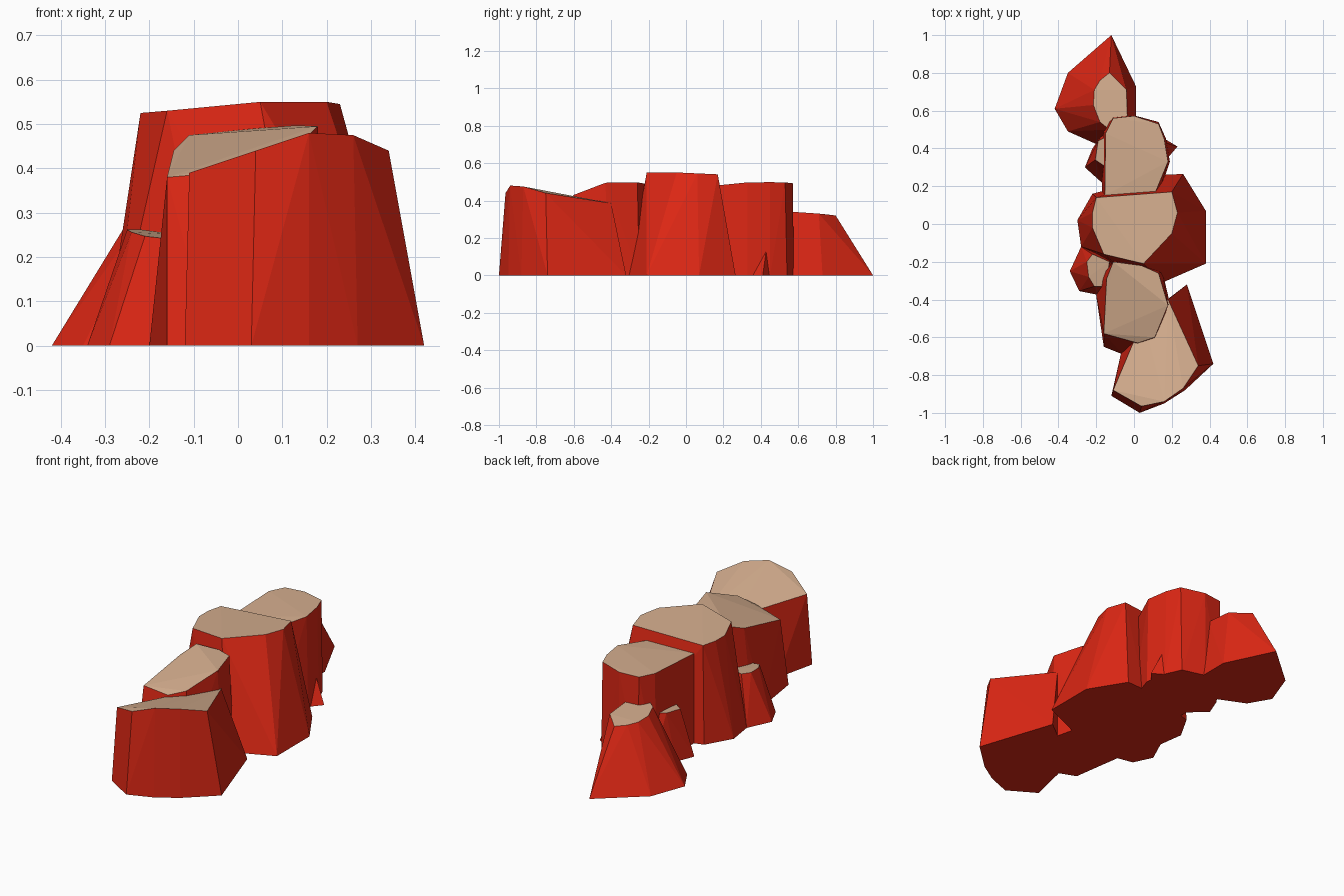
import bpy, bmesh


def material(name, rgb):
    m = bpy.data.materials.new(name)
    m.diffuse_color = (*rgb, 1)
    return m


RED = material("red_rock", (0.72, 0.02, 0.007))
SAND = material("sandy_top", (0.66, 0.42, 0.27))


def rock(name, base, top):
    """Faceted rock: hull between a ground outline and a sloping top outline."""
    bm = bmesh.new()
    for x, y in base:
        bm.verts.new((x, y, 0))
    for p in top:
        bm.verts.new(p)
    res = bmesh.ops.convex_hull(bm, input=bm.verts[:])
    junk = [g for g in res["geom_interior"] + res["geom_unused"]
            if isinstance(g, bmesh.types.BMVert)]
    bmesh.ops.delete(bm, geom=list(set(junk)), context='VERTS')
    bmesh.ops.recalc_face_normals(bm, faces=bm.faces[:])
    for f in bm.faces:
        f.material_index = 1 if f.normal.z > 0.72 else 0
    bmesh.ops.dissolve_limit(bm, angle_limit=0.03, verts=bm.verts[:],
                             edges=bm.edges[:], delimit={'MATERIAL'})
    me = bpy.data.meshes.new(name)
    bm.to_mesh(me)
    bm.free()
    me.materials.append(RED)
    me.materials.append(SAND)
    bpy.context.collection.objects.link(bpy.data.objects.new(name, me))


# Front rock
rock("front_rock",
     [(-.12, -.91), (.03, -1), (.16, -.95), (.27, -.88), (.42, -.74),
      (.28, -.32), (.15, -.42), (-.07, -.69)],
     [(-.11, -.88, .39), (.04, -.965, .44), (.16, -.94, .48), (.26, -.87, .475),
      (.34, -.75, .44), (.18, -.4, .385), (.05, -.5, .37), (-.03, -.69, .38)])

# Rock behind it, top sloping down to the front left
rock("front_middle_rock",
     [(-.16, -.65), (-.06, -.69), (.12, -.62), (.19, -.42), (.15, -.25),
      (-.1, -.19), (-.19, -.3), (-.2, -.38)],
     [(-.16, -.58, .38), (.02, -.63, .395), (.11, -.6, .43), (.18, -.43, .495),
      (.13, -.26, .497), (.04, -.22, .49), (-.11, -.2, .475), (-.145, -.29, .44)])

# Tallest central rock
rock("central_rock",
     [(-.3, .02), (-.22, .16), (.15, .26), (.26, .265), (.38, .07),
      (.38, -.21), (.15, -.31), (-.05, -.25), (-.28, -.12)],
     [(-.22, .06, .525), (-.2, .14, .525), (.2, .17, .54), (.23, .06, .545),
      (.2, -.05, .55), (.05, -.21, .55), (-.16, -.16, .53), (-.22, -.02, .525)])

# Rock behind the centre
rock("rear_middle_rock",
     [(-.17, .15), (-.17, .5), (-.11, .57), (0, .575), (.13, .54),
      (.17, .45), (.19, .33), (.13, .15)],
     [(-.155, .15, .475), (-.15, .48, .49), (-.11, .56, .49), (0, .572, .492),
      (.13, .53, .497), (.16, .45, .498), (.18, .33, .497), (.11, .16, .48)])

# Low rear rock with spreading foot
rock("rear_rock",
     [(-.12, 1), (-.2, .9), (-.35, .8), (-.42, .61), (-.35, .49),
      (-.17, .41), (.01, .55), (.01, .73)],
     [(-.21, .71, .33), (-.18, .76, .325), (-.13, .8, .32), (-.04, .71, .33),
      (-.035, .56, .34), (-.13, .5, .342), (-.18, .54, .34), (-.215, .63, .335)])

# Small rocks leaning on the left side
rock("small_rear_rock",
     [(-.26, .3), (-.22, .4), (-.15, .5), (-.1, .4), (-.16, .21)],
     [(-.205, .34, .26), (-.19, .44, .27), (-.13, .47, .27), (-.13, .29, .26)])
rock("small_front_rock",
     [(-.34, -.25), (-.29, -.355), (-.19, -.375), (-.1, -.3), (-.13, -.15), (-.28, -.12)],
     [(-.25, -.2, .262), (-.24, -.28, .256), (-.21, -.33, .247), (-.15, -.33, .24),
      (-.13, -.2, .25), (-.22, -.16, .262)])

# Little spur on the right side
rock("right_spur",
     [(.13, .47), (.23, .41), (.17, .34), (.1, .38)],
     [(.165, .43, .14), (.14, .4, .14)])
